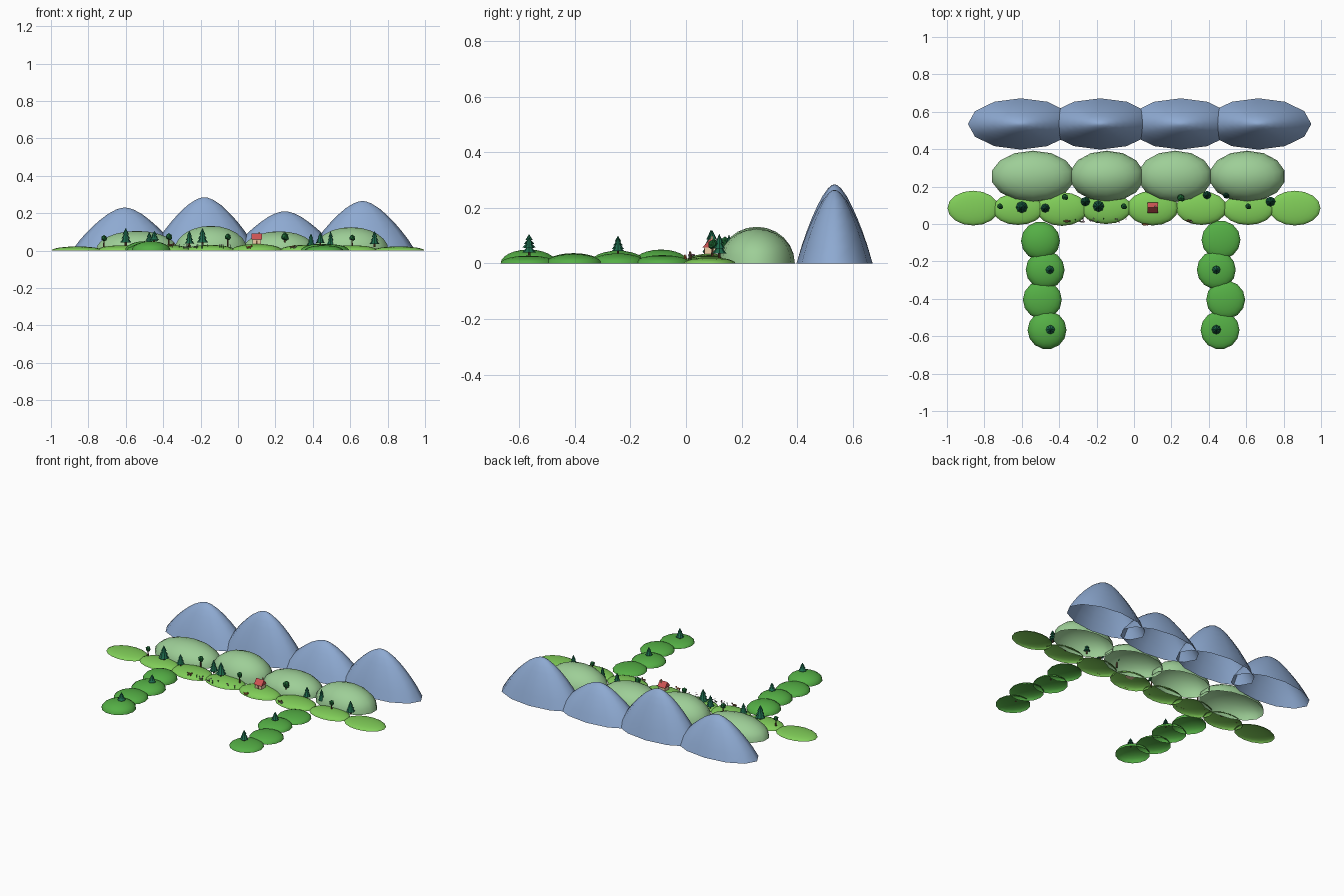
import bpy, bmesh, math, random
from mathutils import Matrix, Vector

if "Cube" in bpy.data.objects:
    bpy.data.objects.remove(bpy.data.objects["Cube"])

random.seed(4)
COL = {
    "mountain": (.27, .40, .64), "hill": (.34, .62, .31), "meadow": (.22, .62, .10),
    "knoll": (.09, .43, .06), "pine": (.012, .14, .07), "leaf": (.015, .16, .04),
    "trunk": (.13, .06, .03), "wall": (.85, .62, .38), "roof": (.62, .09, .09),
    "door": (.16, .07, .04), "fox": (.65, .20, .06), "deer": (.28, .13, .06),
    "rabbit": (.38, .36, .34), "white": (.85, .85, .82), "pink": (.75, .3, .5),
}
MATS = {}
for k, c in COL.items():
    MATS[k] = bpy.data.materials.new(k)
    MATS[k].diffuse_color = (*c, 1)


def finish(name, bm, mats, smooth=False):
    me = bpy.data.meshes.new(name)
    bmesh.ops.recalc_face_normals(bm, faces=bm.faces[:])
    for f in bm.faces:
        f.smooth = smooth
    bm.to_mesh(me)
    bm.free()
    for m in mats:
        me.materials.append(MATS[m])
    ob = bpy.data.objects.new(name, me)
    bpy.context.collection.objects.link(ob)
    return ob


def mound(name, x, y, rx, ry, h, seg, profile, mat, start=0.0):
    """Open-bottomed shell: a profile of (radius, height) swept round an ellipse."""
    bm = bmesh.new()
    rings = []
    for r, z in profile[:-1]:
        rings.append([bm.verts.new((x + rx * r * math.cos(start + math.tau * i / seg),
                                    y + ry * r * math.sin(start + math.tau * i / seg), h * z))
                      for i in range(seg)])
    top = bm.verts.new((x, y, h))
    for a, b in zip(rings, rings[1:]):
        for i in range(seg):
            j = (i + 1) % seg
            bm.faces.new((a[i], a[j], b[j], b[i]))
    for i in range(seg):
        bm.faces.new((rings[-1][i], rings[-1][(i + 1) % seg], top))
    return finish(name, bm, [mat], True)


def cone(bm, mi, loc, r1, r2, d, seg=7):
    """Cone standing on loc."""
    g = bmesh.ops.create_cone(bm, cap_ends=True, segments=seg, radius1=r1, radius2=r2, depth=d,
                              matrix=Matrix.Translation(Vector(loc) + Vector((0, 0, d / 2))))
    for f in {f for v in g["verts"] for f in v.link_faces}:
        f.material_index = mi


def box(bm, mi, loc, size):
    g = bmesh.ops.create_cube(bm, size=1, matrix=Matrix.Translation(loc) @ Matrix.Diagonal((*size, 1)))
    for f in {f for v in g["verts"] for f in v.link_faces}:
        f.material_index = mi


def ball(bm, mi, loc, size, sub=1):
    g = bmesh.ops.create_icosphere(bm, subdivisions=sub, radius=1,
                                   matrix=Matrix.Translation(loc) @ Matrix.Diagonal((*size, 1)))
    for f in {f for v in g["verts"] for f in v.link_faces}:
        f.material_index = mi


PEAK = [(1, 0), (.86, .23), (.73, .41), (.6, .57), (.46, .72), (.32, .85), (.17, .95), (.07, .99), (0, 1)]
DOME = [(math.cos(t * math.pi / 12), math.sin(t * math.pi / 12)) for t in range(7)]

# mountains at the back
for x, h in [(-.605, .23), (-.18, .285), (.25, .21), (.665, .265)]:
    mound("mountain", x, .535, .283, .137, h, 12, PEAK, "mountain")

# pale hills
for x, rx, h in [(-.54, .225, .105), (-.145, .2, .132), (.22, .2, .103), (.605, .205, .125)]:
    mound("hill", x, .255, rx, .137, h, 14, DOME, "hill", math.pi / 2)

# meadow patches in a row
for x, y, ry, h in [(-.86, .085, .093, .022), (-.62, .08, .085, .028), (-.385, .08, .09, .03),
                    (-.15, .085, .085, .03), (.1, .085, .093, .035), (.36, .085, .09, .03),
                    (.61, .08, .085, .028), (.86, .085, .093, .022)]:
    mound("meadow", x, y, .137, ry, h, 16, DOME, "meadow")

# two rows of round knolls running forward
for pts in ([(-.5, -.09, .05), (-.475, -.245, .046), (-.49, -.405, .037), (-.465, -.567, .05)],
            [(.465, -.085, .03), (.44, -.245, .036), (.49, -.405, .034), (.46, -.567, .028)]):
    for x, y, h in pts:
        mound("knoll", x, y, .104, .103, h, 14, DOME, "knoll")


# pine trees: trunk and three tiers
def pine(x, y, z, top, r):
    bm = bmesh.new()
    d = top - z
    cone(bm, 0, (x, y, z), r * .2, r * .18, d * .3)
    for k, (base, w, hh) in enumerate([(.2, 1, .42), (.42, .78, .36), (.64, .55, .36)]):
        cone(bm, 1, (x, y, z + d * base), r * w, 0, d * hh, 8)
    finish("pine_tree", bm, ["trunk", "pine"])


for x, y, z, top, r in [
        (-.6, .09, .022, .122, .031), (-.475, .085, .022, .1, .024), (-.26, .12, .02, .107, .025),
        (-.19, .095, .025, .12, .03), (.39, .155, .015, .092, .022), (.495, .155, .015, .105, .02),
        (.73, .12, .018, .105, .026), (-.45, -.245, .04, .1, .022), (-.447, -.565, .045, .106, .024),
        (.44, -.245, .032, .094, .022), (.44, -.565, .025, .096, .025)]:
    pine(x, y, z, top, r)

# round leafy trees
for x, y, top, r in [(-.717, .095, .083, .016), (-.37, .145, .093, .018), (-.055, .095, .091, .017),
                     (.25, .14, .096, .021), (.61, .095, .085, .016)]:
    bm = bmesh.new()
    cone(bm, 0, (x, y, .018), .005, .003, top - .04, 6)
    ball(bm, 1, (x, y, top - r), (r, r, r * 1.05))
    ball(bm, 1, (x + r * .4, y - r * .3, top - r * 1.4), (r * .7, r * .7, r * .65))
    finish("round_tree", bm, ["trunk", "leaf"])

# cottage: walls, gable roof, chimney, door
hx, hy = .1, .087
bm = bmesh.new()
box(bm, 0, (hx, hy, .045), (.046, .04, .03))
box(bm, 2, (hx, hy - .0205, .043), (.01, .003, .02))
box(bm, 0, (hx + .014, hy + .006, .088), (.007, .007, .022))
prism = []
for px in (hx - .028, hx + .028):
    prism.append([bm.verts.new((px, hy + dy, dz)) for dy, dz in ((-.027, .058), (.027, .058), (0, .09))])
a, b = prism
faces = [bm.faces.new(a), bm.faces.new(b)]
faces += [bm.faces.new((a[i], a[(i + 1) % 3], b[(i + 1) % 3], b[i])) for i in range(3)]
for f in faces:
    f.material_index = 1
finish("cottage", bm, ["wall", "roof", "door"])


# small animals standing along the front edge
def animal(name, x, y, s, mat, z=.012):
    bm = bmesh.new()
    ball(bm, 0, (x, y, z + s * .75), (s, s * .5, s * .45))
    ball(bm, 0, (x + s * 1.05, y, z + s * 1.15), (s * .42, s * .35, s * .38))
    for dx in (-.6, .6):
        for dy in (-.25, .25):
            box(bm, 0, (x + dx * s, y + dy * s, z + s * .25), (s * .18, s * .18, s * .6))
    for dy in (-.18, .18):
        cone(bm, 0, (x + s, y + dy * s, z + s * 1.4), s * .13, 0, s * .5, 4)
    cone(bm, 0, (x - s, y, z + s * .8), s * .2, 0, s * .45, 5)
    finish(name, bm, [mat])


animal("fox", .058, -.003, .014, "fox", .008)
animal("deer", -.36, .015, .015, "deer", .018)
animal("deer", .29, .018, .012, "deer")
animal("rabbit", -.28, .012, .009, "rabbit")
animal("rabbit", -.23, .018, .009, "rabbit")
animal("rabbit", .305, .012, .008, "rabbit")

# flowers and grass stalks
for i in range(14):
    x, y = random.uniform(-.34, -.03), random.uniform(.01, .03)
    bm = bmesh.new()
    cone(bm, 0, (x, y, .012), .0015, .001, .018, 4)
    ball(bm, 1, (x, y, .031), (.004, .004, .003))
    finish("flower", bm, ["leaf", random.choice(["white", "pink", "leaf"])])

for m in bpy.data.materials:
    if m.users and not m.is_grease_pencil:
        m.use_nodes = True
        m.node_tree.nodes["Principled BSDF"].inputs["Base Color"].default_value = m.diffuse_color
